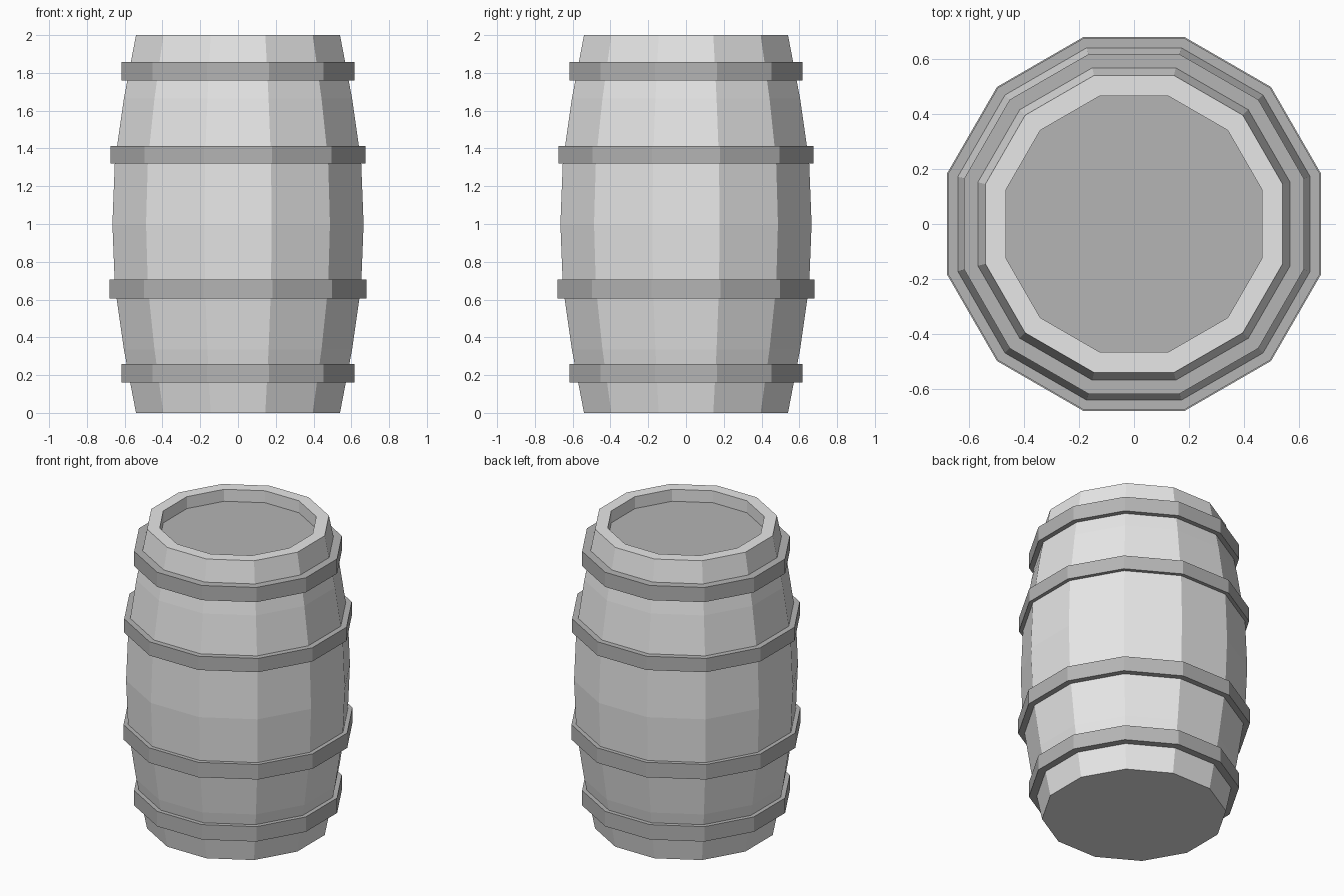
import bpy, bmesh, math

cube = bpy.data.objects.get("Cube")
if cube:
    bpy.data.objects.remove(cube, do_unlink=True)

SIDES = 12
FLAT = math.cos(math.pi / SIDES)  # distance to a flat side / distance to a corner


def make_material(name, value):
    mat = bpy.data.materials.new(name)
    mat.use_nodes = True
    colour = (value, value, value, 1)
    mat.diffuse_color = colour
    mat.node_tree.nodes["Principled BSDF"].inputs["Base Color"].default_value = colour
    return mat


light_grey = make_material("light grey staves", 0.8)
dark_grey = make_material("dark grey metal", 0.46)


def lathe(name, profile, materials, closed=False):
    """Turn (half width, height) points into a twelve-sided solid."""
    bm = bmesh.new()
    rings = []
    for half_width, z in profile:
        r = half_width / FLAT
        angles = [(i + 0.5) * math.tau / SIDES for i in range(SIDES)]
        rings.append([bm.verts.new((r * math.cos(a), r * math.sin(a), z)) for a in angles])
    pairs = list(zip(rings, rings[1:]))
    if closed:
        pairs.append((rings[-1], rings[0]))
    for low, high in pairs:
        for i in range(SIDES):
            j = (i + 1) % SIDES
            bm.faces.new((low[i], low[j], high[j], high[i]))
    if not closed:
        bm.faces.new(rings[0][::-1])
        lid = bm.faces.new(rings[-1])
        lid.material_index = len(materials) - 1
    bmesh.ops.recalc_face_normals(bm, faces=bm.faces)
    mesh = bpy.data.meshes.new(name)
    bm.to_mesh(mesh)
    bm.free()
    for mat in materials:
        mesh.materials.append(mat)
    obj = bpy.data.objects.new(name, mesh)
    bpy.context.collection.objects.link(obj)
    return obj


# Bulging body with a rim and a sunken lid
lower = [(0.54, 0), (0.604, 0.335), (0.652, 0.67), (0.665, 1)]
upper = [(w, 2 - z) for w, z in lower[-2::-1]]
rim = [(0.465, 2), (0.465, 1.92)]
lathe("barrel_body", lower + upper + rim, [light_grey, dark_grey])

# Four hoops around the body
hoops = {
    "bottom_hoop": (0.617, 0.16, 0.26),
    "lower_hoop": (0.68, 0.605, 0.705),
    "upper_hoop": (0.676, 1.32, 1.412),
    "top_hoop": (0.617, 1.76, 1.858),
}
for name, (w, low, high) in hoops.items():
    inner = w - 0.09
    lathe(name, [(w, low), (w, high), (inner, high), (inner, low)], [dark_grey], closed=True)
